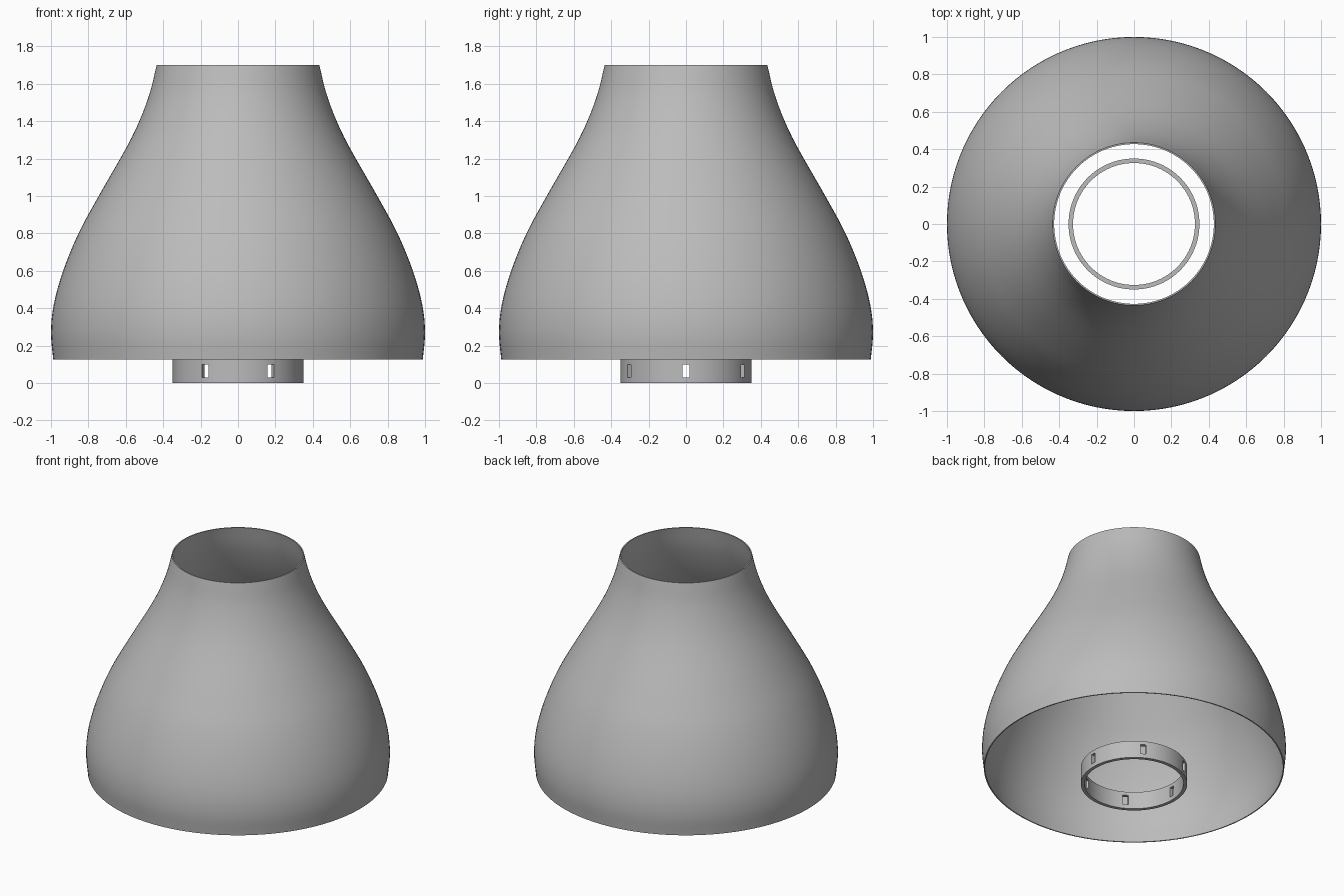
import bpy
import bmesh
from math import cos, sin, pi, radians
from mathutils import Vector, Matrix

cube = bpy.data.objects.get("Cube")
if cube:
    bpy.data.objects.remove(cube, do_unlink=True)

# One plain grey for every part
grey = bpy.data.materials.new("plain grey")
grey.use_nodes = True
colour = (0.5, 0.5, 0.5, 1)
grey.diffuse_color = colour
grey.node_tree.nodes["Principled BSDF"].inputs["Base Color"].default_value = colour


def add_object(name, bm):
    bmesh.ops.recalc_face_normals(bm, faces=bm.faces)
    mesh = bpy.data.meshes.new(name)
    bm.to_mesh(mesh)
    bm.free()
    mesh.materials.append(grey)
    obj = bpy.data.objects.new(name, mesh)
    bpy.context.collection.objects.link(obj)
    return obj


def lathe(name, profile, segments=120):
    """Turn a closed (radius, height) outline around the z axis."""
    bm = bmesh.new()
    rings = []
    for i in range(segments):
        a = 2 * pi * i / segments
        rings.append([bm.verts.new((r * cos(a), r * sin(a), z)) for r, z in profile])
    n = len(profile)
    for i in range(segments):
        here, there = rings[i], rings[(i + 1) % segments]
        for j in range(n):
            k = (j + 1) % n
            bm.faces.new((here[j], there[j], there[k], here[k]))
    return add_object(name, bm)


def smooth_path(points, steps=5):
    """Catmull-Rom curve through the points."""
    p = [Vector(q) for q in points]
    p = [2 * p[0] - p[1]] + p + [2 * p[-1] - p[-2]]
    path = []
    for a, b, c, d in zip(p, p[1:], p[2:], p[3:]):
        for s in range(steps):
            t = s / steps
            path.append(0.5 * (2 * b + (c - a) * t + (2 * a - 5 * b + 4 * c - d) * t ** 2
                               + (3 * b - a - 3 * c + d) * t ** 3))
    return path + [p[-2]]


def shade_smooth(obj):
    bpy.ops.object.select_all(action="DESELECT")
    obj.select_set(True)
    bpy.context.view_layer.objects.active = obj
    bpy.ops.object.shade_smooth_by_angle(angle=radians(30))


# Bell-shaped shade: thin wall, open at both ends
wall = 0.008
outer = smooth_path([(0.988, 0.125), (1.0, 0.27), (0.985, 0.42), (0.935, 0.6),
                     (0.853, 0.8), (0.745, 1.0), (0.602, 1.25), (0.528, 1.4),
                     (0.472, 1.55), (0.435, 1.7)])
inner = [(r - wall, z) for r, z in reversed(outer)]
shade = lathe("lamp_shade", [tuple(q) for q in outer] + inner)
shade_smooth(shade)

# Fitting ring under the shade
ring = lathe("fitting_ring", [(0.35, 0), (0.35, 0.125), (0.326, 0.125), (0.326, 0)])

# Six slots cut through the ring
bm = bmesh.new()
for i in range(6):
    place = (Matrix.Rotation(i * pi / 3, 4, "Z") @ Matrix.Translation((0.34, 0, 0.065))
             @ Matrix.Diagonal((0.1, 0.038, 0.07, 1)))
    bmesh.ops.create_cube(bm, size=1, matrix=place)
cutter = add_object("slot_cutter", bm)
cutter.hide_render = True
cutter.hide_set(True)

cut = ring.modifiers.new("slots", "BOOLEAN")
cut.operation = "DIFFERENCE"
cut.solver = "EXACT"
cut.object = cutter
shade_smooth(ring)
